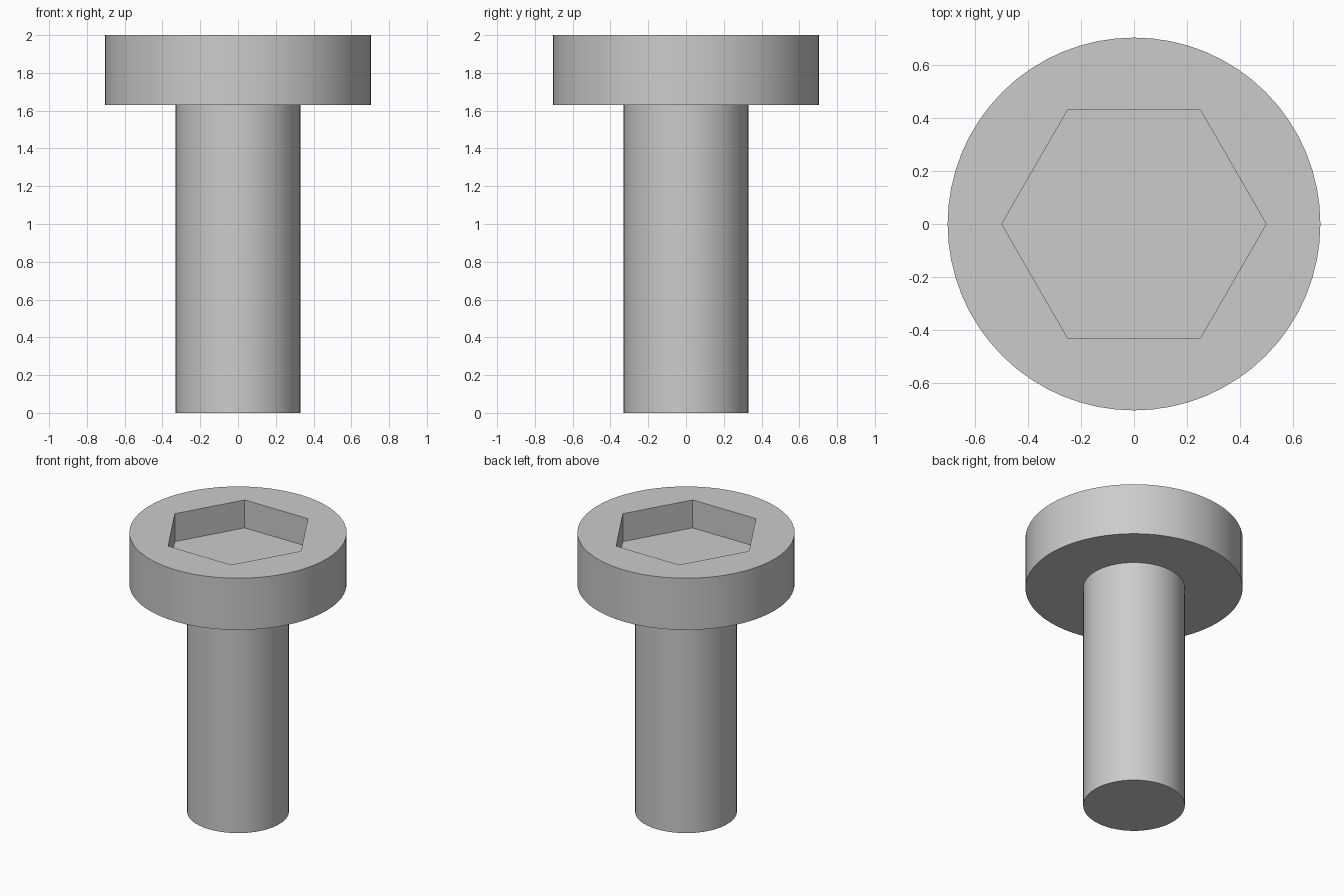
import bpy
import math

cube = bpy.data.objects.get("Cube")
if cube:
    bpy.data.objects.remove(cube, do_unlink=True)

HEIGHT = 2.0
HEAD_BOTTOM = 1.63
HEAD_RADIUS = 0.705
SHAFT_RADIUS = 0.33
SOCKET_RADIUS = 0.5
SOCKET_DEPTH = 0.2

steel = bpy.data.materials.new("grey_steel")
steel.use_nodes = True
grey = (0.6, 0.6, 0.6, 1)
steel.diffuse_color = grey
steel.node_tree.nodes["Principled BSDF"].inputs["Base Color"].default_value = grey


def prism(name, sides, radius, bottom, top, turn=0):
    """Upright cylinder or prism between two heights."""
    bpy.ops.mesh.primitive_cylinder_add(
        vertices=sides, radius=radius, depth=top - bottom,
        location=(0, 0, (bottom + top) / 2), rotation=(0, 0, turn))
    obj = bpy.context.object
    obj.name = name
    obj.data.materials.append(steel)
    return obj


def boolean(target, other, operation):
    """Combine two solids, then drop the second one."""
    mod = target.modifiers.new(operation.lower(), 'BOOLEAN')
    mod.operation = operation
    mod.solver = 'EXACT'
    mod.object = other
    bpy.context.view_layer.objects.active = target
    bpy.ops.object.modifier_apply(modifier=mod.name)
    bpy.data.objects.remove(other, do_unlink=True)


# Head with a hexagonal socket, corners pointing along x
bolt = prism("bolt", 64, HEAD_RADIUS, HEAD_BOTTOM, HEIGHT)
socket = prism("socket_cutter", 6, SOCKET_RADIUS,
               HEIGHT - SOCKET_DEPTH, HEIGHT + 0.1, math.radians(30))
boolean(bolt, socket, 'DIFFERENCE')

# Shaft, fused into the underside of the head
shaft = prism("shaft", 64, SHAFT_RADIUS, 0, HEAD_BOTTOM + 0.05)
boolean(bolt, shaft, 'UNION')

# Smooth round sides, sharp rims and socket corners
bpy.ops.object.select_all(action='DESELECT')
bolt.select_set(True)
bpy.context.view_layer.objects.active = bolt
bpy.ops.object.shade_smooth_by_angle(angle=math.radians(30))
